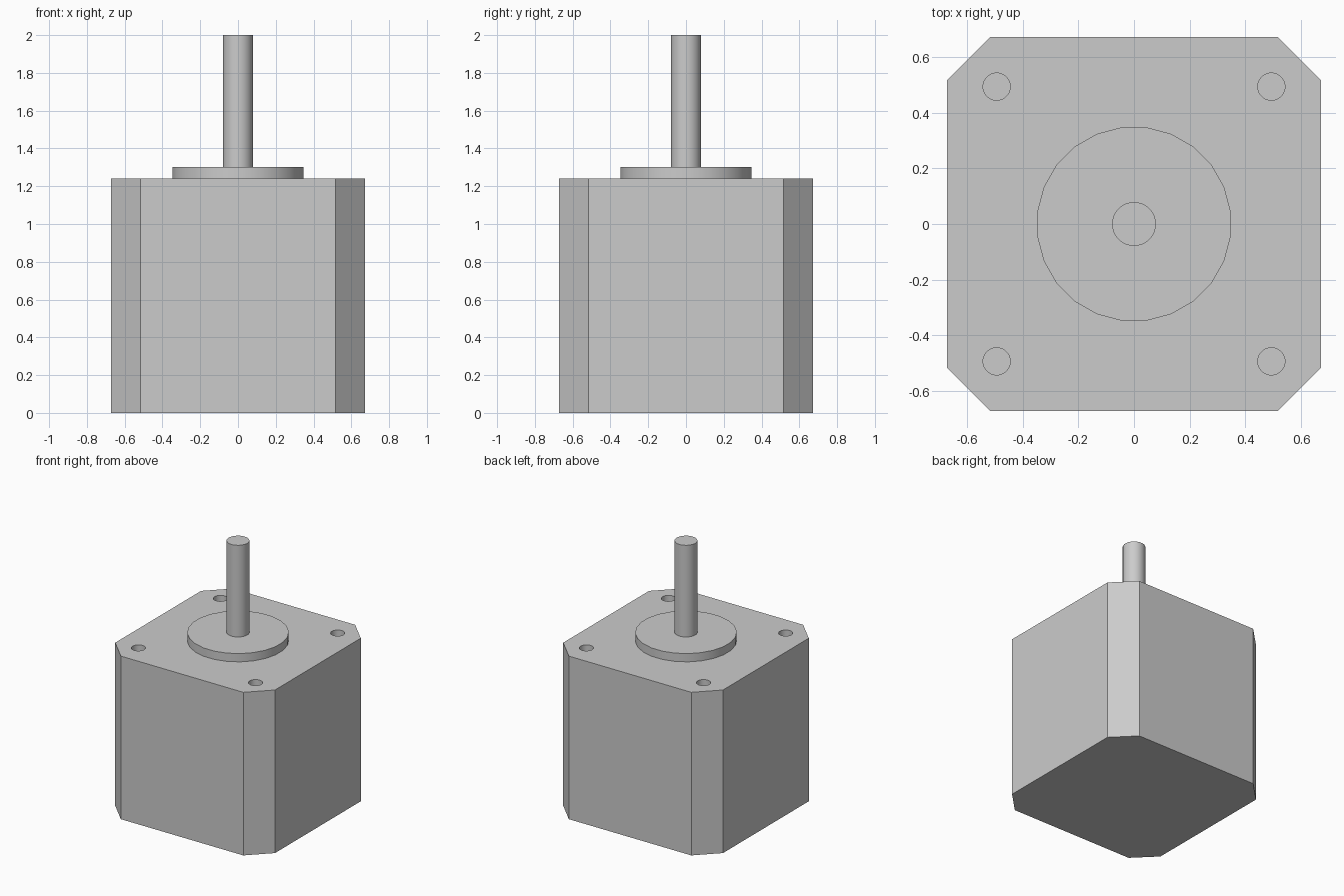
import bpy
import bmesh
import math
from mathutils import Matrix

if "Cube" in bpy.data.objects:
    bpy.data.objects.remove(bpy.data.objects["Cube"])

BODY_TOP, HALF, CORNER = 1.24, 0.672, 0.515


def prism(name, outline, z0, z1):
    """Extrude a closed xy outline from z0 to z1."""
    bm = bmesh.new()
    face = bm.faces.new([bm.verts.new((x, y, z0)) for x, y in outline])
    top = bmesh.ops.extrude_face_region(bm, geom=[face])["geom"]
    verts = [v for v in top if isinstance(v, bmesh.types.BMVert)]
    bmesh.ops.translate(bm, verts=verts, vec=(0, 0, z1 - z0))
    return finish(name, bm)


def cylinders(name, centres, radius, z0, z1, sides):
    """One object holding a capped cylinder at each xy centre."""
    bm = bmesh.new()
    for x, y in centres:
        place = Matrix.Translation((x, y, (z0 + z1) / 2)) @ Matrix.Rotation(math.pi / sides, 4, "Z")
        bmesh.ops.create_cone(bm, cap_ends=True, segments=sides, radius1=radius,
                              radius2=radius, depth=z1 - z0, matrix=place)
    return finish(name, bm)


def finish(name, bm):
    bmesh.ops.recalc_face_normals(bm, faces=bm.faces)
    mesh = bpy.data.meshes.new(name)
    bm.to_mesh(mesh)
    bm.free()
    obj = bpy.data.objects.new(name, mesh)
    bpy.context.collection.objects.link(obj)
    return obj


def smooth(obj):
    bpy.ops.object.select_all(action="DESELECT")
    obj.select_set(True)
    bpy.context.view_layer.objects.active = obj
    bpy.ops.object.shade_smooth_by_angle(angle=math.radians(30))


# Motor body: square block with chamfered vertical corners
H, C = HALF, CORNER
body = prism("motor_body", [(C, -H), (H, -C), (H, C), (C, H),
                            (-C, H), (-H, C), (-H, -C), (-C, -H)], 0, BODY_TOP)

# Blind screw holes in the four top corners
corners = [(x, y) for x in (-0.493, 0.493) for y in (-0.493, 0.493)]
cutter = cylinders("screw_hole_cutter", corners, 0.049, BODY_TOP - 0.14, BODY_TOP + 0.1, 24)
cutter.hide_render = True
cutter.hide_set(True)
holes = body.modifiers.new("screw_holes", "BOOLEAN")
holes.operation = "DIFFERENCE"
holes.solver = "EXACT"
holes.object = cutter
bpy.context.view_layer.objects.active = body
body.select_set(True)
bpy.ops.object.modifier_apply(modifier=holes.name)
bpy.data.objects.remove(cutter)
smooth(body)

# Raised pilot ring and drive shaft
smooth(cylinders("pilot_disc", [(0, 0)], 0.35, BODY_TOP, 1.303, 24))
smooth(cylinders("drive_shaft", [(0, 0)], 0.079, 1.303, 2.0, 24))
